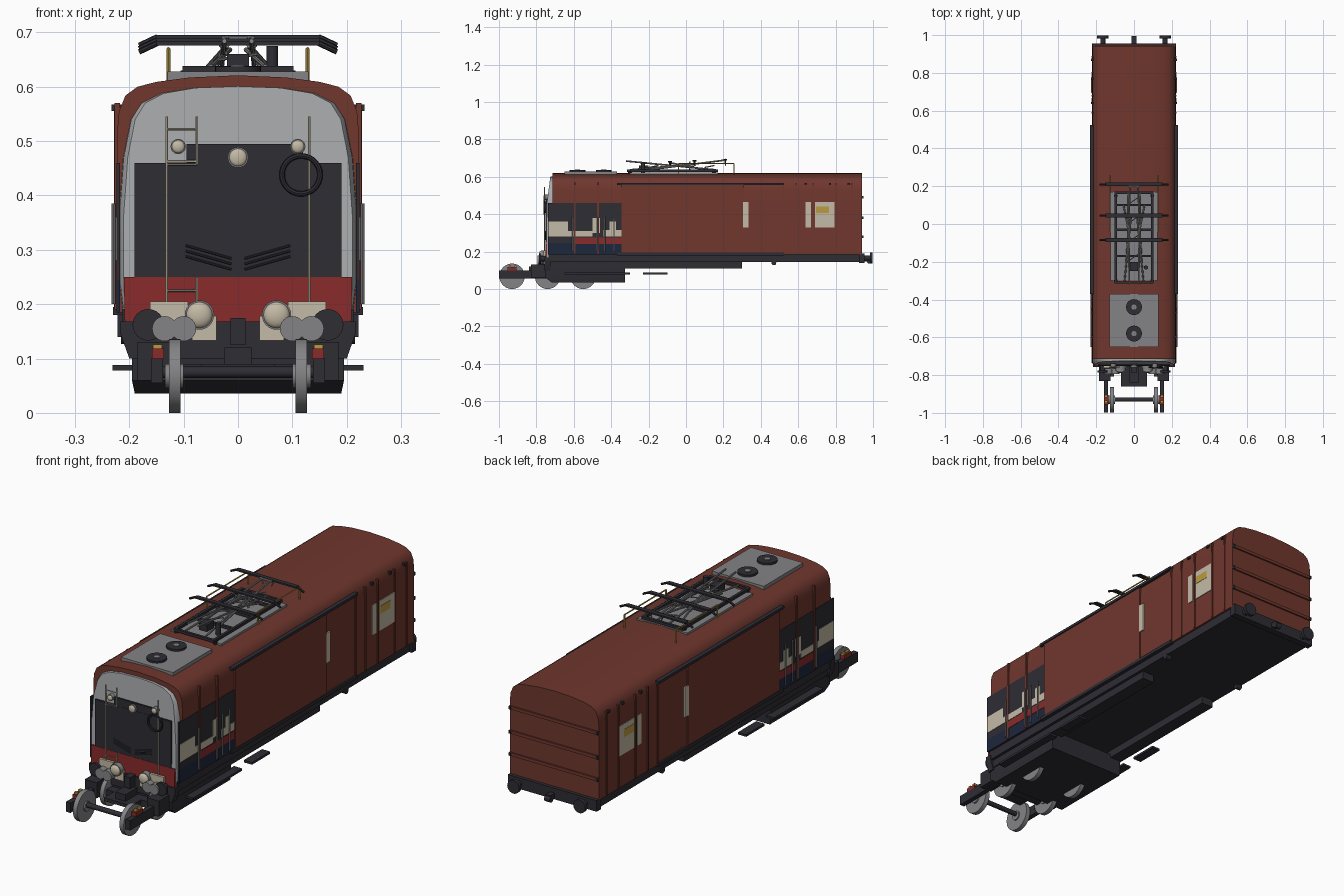
import bpy, bmesh, math
from mathutils import Vector

if "Cube" in bpy.data.objects:
    bpy.data.objects.remove(bpy.data.objects["Cube"])

def mat(name, r, g, b):
    m = bpy.data.materials.new(name)
    m.diffuse_color = (r, g, b, 1)
    m.use_nodes = True
    m.node_tree.nodes["Principled BSDF"].inputs["Base Color"].default_value = m.diffuse_color
    return m

BROWN = mat("brown", .16, .038, .027)
DARK = mat("charcoal", .026, .026, .034)
LIGHT = mat("light grey", .40, .41, .42)
GREY = mat("mid grey", .23, .23, .24)
RED = mat("red", .25, .024, .024)
CREAM = mat("cream", .55, .49, .38)
YELLOW = mat("yellow", .50, .33, .05)
NAVY = mat("navy", .012, .02, .045)

def finish(name, bm, m):
    bmesh.ops.recalc_face_normals(bm, faces=bm.faces)
    me = bpy.data.meshes.new(name)
    bm.to_mesh(me)
    bm.free()
    me.materials.append(m)
    o = bpy.data.objects.new(name, me)
    bpy.context.collection.objects.link(o)
    return o

def box(name, x0, x1, y0, y1, z0, z1, m):
    bm = bmesh.new()
    bmesh.ops.create_cube(bm, size=1)
    for v in bm.verts:
        v.co = ((x0 + x1) / 2 + v.co.x * (x1 - x0), (y0 + y1) / 2 + v.co.y * (y1 - y0),
                (z0 + z1) / 2 + v.co.z * (z1 - z0))
    return finish(name, bm, m)

def pair_box(name, x0, x1, *rest):
    box(name + "_right", x0, x1, *rest)
    box(name + "_left", -x1, -x0, *rest)

def rod(name, p, q, r, m, n=10, r2=None):
    p, q = Vector(p), Vector(q)
    bm = bmesh.new()
    bmesh.ops.create_cone(bm, cap_ends=True, segments=n, radius1=r,
                          radius2=r if r2 is None else r2, depth=(q - p).length)
    rot = (q - p).to_track_quat('Z', 'Y')
    for v in bm.verts:
        v.co = rot @ v.co + (p + q) / 2
    return finish(name, bm, m)

def pair_rod(name, p, q, *rest, **kw):
    for s, t in ((1, "_right"), (-1, "_left")):
        rod(name + t, (s * p[0], *p[1:]), (s * q[0], *q[1:]), *rest, **kw)

def loft(name, rings, m):
    bm = bmesh.new()
    vs = [[bm.verts.new(p) for p in r] for r in rings]
    n = len(vs[0])
    for a, b in zip(vs, vs[1:]):
        for i in range(n):
            bm.faces.new((a[i], a[(i + 1) % n], b[(i + 1) % n], b[i]))
    bm.faces.new(vs[0])
    bm.faces.new(vs[-1])
    return finish(name, bm, m)

def mirror(half):
    return half + [(-x, z) for x, z in reversed(half) if x > 0]

def ball(name, c, s, m):
    bm = bmesh.new()
    bmesh.ops.create_uvsphere(bm, u_segments=20, v_segments=12, radius=1)
    for v in bm.verts:
        v.co = [c[i] + v.co[i] * s[i] for i in range(3)]
    return finish(name, bm, m)

# Car body
body = mirror([(.222, .185), (.222, .52), (.219, .555), (.207, .584), (.185, .600),
               (.15, .609), (.09, .617), (0, .621)])
loft("body_shell", [[(x, y, z) for x, z in body] for y in (-.715, .94)], BROWN)

# Cab front, leaning back towards the roof
face = mirror([(.205, .16), (.216, .25), (.216, .36), (.208, .47), (.194, .54), (.175, .57),
               (.14, .588), (.08, .598), (0, .601)])
slope = lambda z: max(0, z - .45) * .13
loft("cab_front", [[(x * 1.015, -.712, z) for x, z in face],
                   [(x * 1.01, -.732 + slope(z), z) for x, z in face],
                   [(x * .975, -.745 + slope(z), z) for x, z in face]], LIGHT)
box("front_dark_panel", -.19, .19, -.750, -.741, .25, .46, DARK)
box("front_upper_panel", -.095, .12, -.749, -.741, .46, .495, DARK)
loft("front_red_panel", [[(x, y, z) for x, z in mirror([(.208, .155), (.21, .25)])]
                         for y in (-.751, -.742)], RED)
for i in range(3):  # slanted grille ribs
    pair_rod(f"grille_rib_{i}", (.012, -.751, .264 + i * .01), (.096, -.751, .288 + i * .01), .0022, DARK, 6)

# Front lamps, ring and ladders
for x, z, r in ((0, .47, .019), (.11, .49, .014), (-.11, .49, .014)):
    rod("upper_lamp_rim", (x, -.738, z), (x, -.757, z), r, GREY, 24)
    ball("upper_lamp_lens", (x, -.757, z), (r * .85, .006, r * .85), CREAM)
bpy.ops.mesh.primitive_torus_add(location=(.116, -.758, .438), rotation=(math.pi / 2, 0, 0),
                                 major_radius=.035, minor_radius=.005, major_segments=32, minor_segments=8)
ring = bpy.context.object
ring.name = "front_ring"
ring.data.materials.append(DARK)
rod("front_ring_disc", (.116, -.748, .438), (.116, -.754, .438), .031, DARK, 24)
pair_rod("ladder_rail", (.131, -.757, .2), (.131, -.757, .545), .0025, CREAM, 6)
for z0, z1 in ((.2, .25), (.457, .545)):
    rod("ladder_inner_rail", (-.076, -.757, z0), (-.076, -.757, z1), .0025, CREAM, 6)
for z in (.225, .457, .463, .522):
    rod("ladder_rung", (-.131, -.757, z), (-.076, -.757, z), .0022, CREAM, 6)
pair_box("lamp_plate", .092, .162, -.762, -.748, .165, .205, CREAM)
pair_box("marker_plate", .04, .085, -.762, -.748, .133, .178, CREAM)
for s in (1, -1):
    rod("lower_lamp_rim", (s * .071, -.75, .18), (s * .071, -.775, .18), .027, GREY, 24)
    ball("lower_lamp_lens", (s * .071, -.775, .18), (.024, .012, .024), CREAM)
    # front and rear buffers
    rod("front_buffer_stem", (s * .165, -.74, .162), (s * .165, -.78, .162), .014, DARK, 16)
    rod("front_buffer", (s * .165, -.775, .162), (s * .165, -.787, .162), .029, DARK, 24)
    for x in (.1, .135):
        rod("grey_buffer_disc", (s * x, -.765, .155), (s * x, -.795, .155), .023, GREY, 24)
    rod("rear_buffer_stem", (s * .165, .93, .165), (s * .165, .985, .165), .013, DARK, 16)
    rod("rear_buffer", (s * .165, .983, .165), (s * .165, .998, .165), .03, DARK, 24)
box("front_hook", -.014, .014, -.79, -.75, .125, .175, DARK)
box("rear_hook", -.012, .012, .94, .985, .148, .168, DARK)
rod("rear_hook_pin", (-.014, .98, .15), (.014, .98, .15), .014, DARK, 12)

# Underframe and skirts
box("underframe", -.213, .213, -.735, .95, .145, .19, DARK)
box("rear_beam", -.222, .222, .925, .955, .14, .19, DARK)
loft("front_skirt", [[(x, y, z) for x, z in mirror([(.2, .1), (.216, .145), (.216, .168)])]
                     for y in (-.757, -.725)], DARK)
pair_box("side_skirt", .14, .2, -.74, .3, .11, .15, DARK)
pair_box("step_long", .19, .231, -.65, -.3, .078, .088, DARK)
pair_box("step_short", .19, .231, -.23, -.1, .078, .088, DARK)
pair_rod("underfloor_knob", (.19, .47, .14), (.215, .47, .14), .013, DARK, 12)

# Bogie: tapered tub, outer frame arms, axles and wheels
loft("bogie_tub", [[(s * x, y, z) for s, y in ((1, y0), (1, -.327), (-1, -.327), (-1, y0))]
                   for x, y0, z in ((.19, -.72, .036), (.195, -.75, .06), (.195, -.75, .125))], DARK)
pair_box("bogie_front_arm", .138, .16, -.999, -.74, .055, .1, DARK)
pair_box("bogie_arm_root", .125, .185, -.83, -.745, .06, .13, DARK)
box("bogie_cross_beam", -.14, .14, -.79, -.75, .06, .09, DARK)
box("coupler_block", -.068, .068, -.86, -.78, .075, .09, DARK)
box("coupler_mount", -.025, .025, -.84, -.75, .09, .12, DARK)
for y in (-.93, -.74, -.55):
    rod("axle", (-.15, y, .075), (.15, y, .075), .011, DARK, 12)
    for s in (1, -1):
        rod("wheel", (s * .106, y, .068), (s * .127, y, .068), .068, GREY, 32)
        rod("wheel_hub", (s * .1, y, .068), (s * .134, y, .068), .022, GREY, 16)
pair_box("axle_box_red", .136, .158, -.955, -.905, .1, .118, RED)
pair_box("axle_box_yellow", .14, .156, -.947, -.935, .115, .126, YELLOW)
pair_box("axle_box_yellow_rear", .14, .156, -.918, -.906, .115, .126, YELLOW)

# Cab sides: painted plates (x0, x1 are the depth), stepped bands
CAB = [(-.738, -.345, .245, .46, .2235, DARK), (-.738, -.345, .185, .245, .2235, NAVY),
       (-.735, -.63, .28, .36, .2250, CREAM), (-.63, -.5, .28, .31, .2250, CREAM),
       (-.5, -.46, .30, .38, .2250, CREAM), (-.44, -.345, .28, .315, .2250, CREAM),
       (-.41, -.375, .315, .36, .2250, CREAM), (-.6, -.345, .24, .275, .2250, RED)]
for y0, y1, z0, z1, x, m in CAB:
    pair_box("cab_side_paint", .217, x, y0, y1, z0, z1, m)
for y in (-.605, -.475, -.435, -.385):
    pair_rod("cab_handrail", (.229, y, .2), (.229, y, .385), .0035, GREY, 8)
for y in (-.595, -.47):
    pair_box("cab_door_rib", .217, .227, y - .005, y + .005, .19, .57, BROWN)

# Sliding door, its rails, plates and side ribs
pair_box("sliding_door", .215, .228, -.345, .31, .195, .555, BROWN)
pair_box("door_rail", .215, .233, -.37, .525, .555, .567, DARK)
pair_box("door_lower_rail", .205, .230, -.37, .525, .18, .195, DARK)
pair_box("door_edge_plate", .217, .2285, .305, .335, .33, .465, CREAM)
pair_box("notice_plate_narrow", .217, .225, .638, .668, .33, .465, CREAM)
pair_box("notice_plate_wide", .217, .225, .69, .795, .33, .465, CREAM)
pair_box("notice_mark", .217, .2265, .695, .765, .405, .44, YELLOW)
for y in (.52, .59, .68, .80, .885):
    pair_box("side_rib", .215, .2255, y - .004, y + .004, .19, .565, BROWN)
for y in (-.36, .64, .77, .87):
    pair_box("side_hook", .21, .227, y - .006, y + .006, .555, .567, DARK)

# Rear wall ribs
for z in (.28, .38, .49):
    box("rear_rib", -.218, .218, .935, .947, z - .007, z + .007, BROWN)
    pair_box("rear_rib_end", .213, .223, .935, .949, z - .007, z + .007, DARK)

# Roof fan panel
box("roof_fan_panel", -.13, .13, -.65, -.37, .6, .628, GREY)
for y in (-.44, -.58):
    rod("roof_fan", (0, y, .625), (0, y, .637), .042, DARK, 28)
    rod("roof_fan_hub", (0, y, .635), (0, y, .640), .014, GREY, 16)

# Pantograph base
box("pantograph_plinth", -.125, .125, -.3, .17, .605, .622, GREY)
pair_box("base_rail", .09, .102, -.315, .17, .626, .638, DARK)
for y in (-.31, -.17, -.03, .1, .165):
    box("base_cross_bar", -.102, .102, y - .006, y + .006, .626, .638, DARK)
pair_rod("base_foot", (.096, -.3, .61), (.096, -.3, .63), .01, DARK)
pair_rod("base_foot_rear", (.096, .15, .61), (.096, .15, .63), .01, DARK)
box("spring_box", -.02, .02, -.25, -.2, .63, .66, DARK)
rod("insulator", (.063, -.23, .62), (.063, -.23, .675), .011, DARK, 14)

# Pantograph arms and collector bars
for x0, x1, a, b in ((.04, .02, (-.2, .637), (.2, .688)), (.03, .025, (.16, .637), (-.32, .684)),
                     (.05, .015, (-.3, .637), (.04, .668)), (.055, .02, (.1, .637), (-.09, .676))):
    pair_rod("pantograph_arm", (x0, *a), (x1, *b), .0045, GREY, 8)
for y in (-.2, -.1, 0, .1):
    rod("arm_brace", (-.035, y, .65), (.035, y + .05, .66), .003, GREY, 6)
pair_rod("upper_link", (.04, .02, .64), (.022, .02, .68), .005, GREY, 8)
rod("arm_top_joint", (-.03, .2, .688), (.03, .2, .688), .005, GREY, 8)
for y, z in ((.21, .692), (.045, .686), (-.085, .680)):
    box("collector_bar", -.15, .15, y - .01, y + .01, z - .004, z + .003, DARK)
    pair_rod("collector_horn", (.148, y, z), (.182, y, z - .016), .005, DARK, 8)
    pair_rod("collector_strut", (.02, y, .66), (.035, y, z), .003, GREY, 6)

# Yellow roof wires
pair_rod("wire_post_rear", (.128, .257, .61), (.128, .257, .67), .0035, YELLOW, 8)
pair_rod("wire_post_front", (.128, -.04, .61), (.128, -.04, .67), .0035, YELLOW, 8)
pair_rod("roof_wire", (.128, -.04, .67), (.128, .257, .67), .003, YELLOW, 8)

# Smooth curved faces, keep edges sharp
bpy.ops.object.select_all(action='SELECT')
bpy.context.view_layer.objects.active = ring
bpy.ops.object.shade_smooth_by_angle(angle=math.radians(32))
